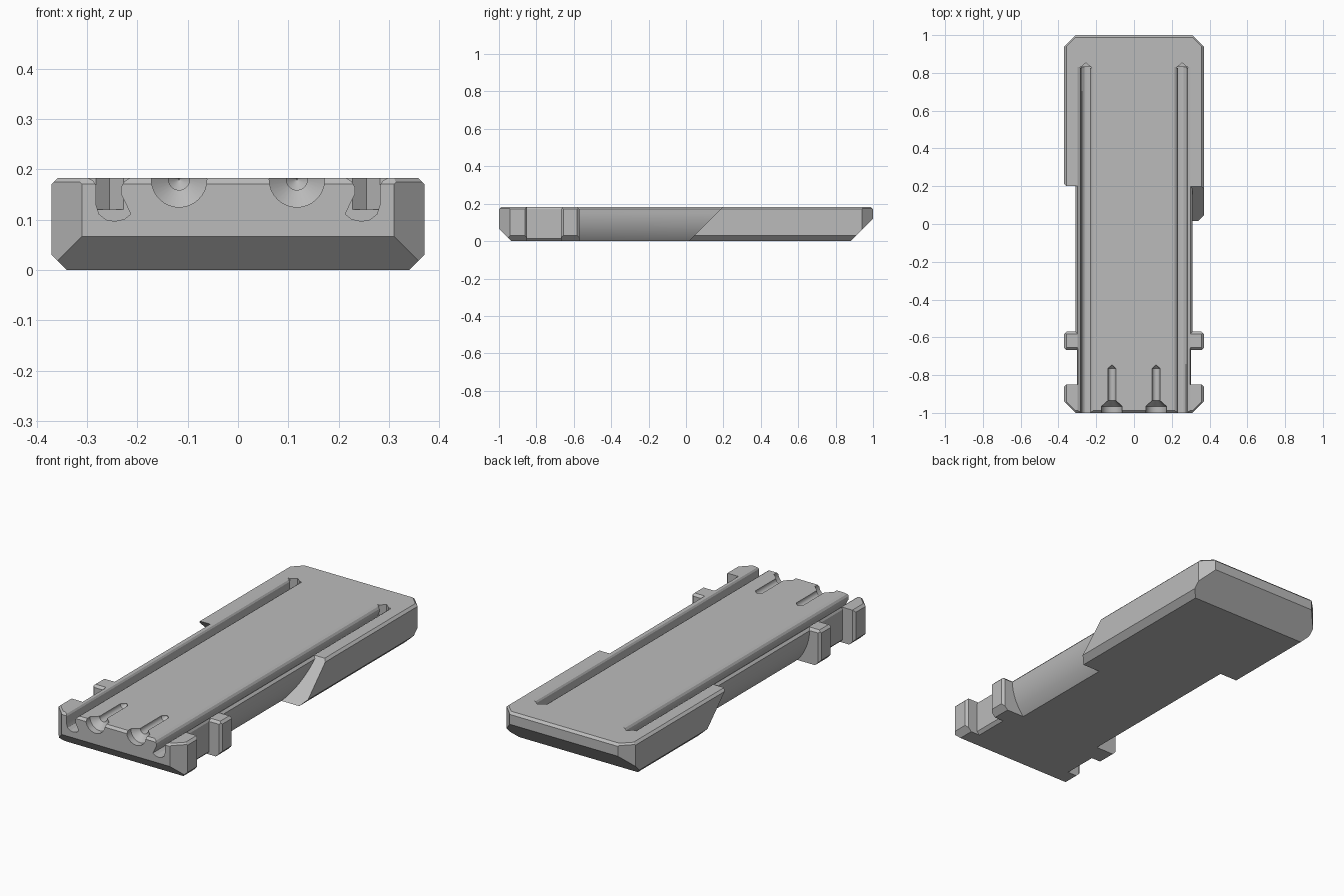
import bpy, bmesh, math
from mathutils import Vector

if "Cube" in bpy.data.objects:
    bpy.data.objects.remove(bpy.data.objects["Cube"], do_unlink=True)

grey = bpy.data.materials.new("plain_grey")
grey.use_nodes = True
TONE = (0.5, 0.5, 0.5, 1)
grey.diffuse_color = TONE
grey.node_tree.nodes["Principled BSDF"].inputs["Base Color"].default_value = TONE

H = 0.183    # height
W = 0.37     # half width
E = 0.012    # small edge chamfer


def finish(name, bm):
    bmesh.ops.recalc_face_normals(bm, faces=bm.faces)
    mesh = bpy.data.meshes.new(name)
    bm.to_mesh(mesh)
    bm.free()
    mesh.materials.append(grey)
    ob = bpy.data.objects.new(name, mesh)
    bpy.context.collection.objects.link(ob)
    return ob


def chamfered_box(name, lo, hi, planes):
    """Box trimmed by planes, each given as a point and an outward normal."""
    bm = bmesh.new()
    bmesh.ops.create_cube(bm, size=1)
    for v in bm.verts:
        v.co = Vector([(a + b) / 2 + c * (b - a) for a, b, c in zip(lo, hi, v.co)])
    for point, normal in planes:
        cut = bmesh.ops.bisect_plane(bm, geom=bm.verts[:] + bm.edges[:] + bm.faces[:],
                                     plane_co=point, plane_no=normal, clear_outer=True)
        edges = [g for g in cut["geom_cut"] if isinstance(g, bmesh.types.BMEdge)]
        if edges:
            bmesh.ops.contextual_create(bm, geom=edges)
    return finish(name, bm)


def prism(name, profile, side, start, end):
    """Extrude an x-z profile along y; start and end give y for each height."""
    bm = bmesh.new()
    rings = [[bm.verts.new((side * x, f(z), z)) for x, z in profile] for f in (start, end)]
    n = len(profile)
    for i in range(n):
        j = (i + 1) % n
        bm.faces.new((rings[0][i], rings[0][j], rings[1][j], rings[1][i]))
    for ring in rings:
        bm.faces.new(ring)
    return finish(name, bm)


def lathe_y(name, x, z, profile, steps=32):
    """Spin (radius, y) points about an axis parallel to y."""
    bm = bmesh.new()
    rings = [[bm.verts.new((x + r * math.cos(math.tau * k / steps), y,
                            z + r * math.sin(math.tau * k / steps)))
              for k in range(steps)] for r, y in profile]
    for a, b in zip(rings, rings[1:]):
        for k in range(steps):
            m = (k + 1) % steps
            bm.faces.new((a[k], a[m], b[m], b[k]))
    bm.faces.new(rings[0])
    bm.faces.new(rings[-1])
    return finish(name, bm)


def combine(target, tool, operation):
    mod = target.modifiers.new(operation, "BOOLEAN")
    mod.operation, mod.object, mod.solver = operation, tool, "EXACT"
    bpy.context.view_layer.objects.active = target
    bpy.ops.object.modifier_apply(modifier=mod.name)
    bpy.data.objects.remove(tool, do_unlink=True)


# Main block with chamfered ends, corners, underside and top rim
planes = [((0, -1, 0.067), (0, -1, -1)), ((0, 1, 0.12), (0, 1, -1)),
          ((0, -1, H - E), (0, -1, 1)), ((0, 1, H - E), (0, 1, 1))]
for s in (-1, 1):
    planes += [((s * W, 0, 0.03), (s, 0, -1)), ((s * W, 0, H - E), (s, 0, 1)),
               ((s * 0.31, -1, 0), (s, -1, 0)), ((s * 0.31, 1, 0), (s, 1, 0)),
               ((s * (0.34 - E / 2), 0.97 - E / 2, H), (s, 1, 1.4)),
               ((s * (0.34 - E / 2), -0.97 + E / 2, H), (s, -1, 1.4))]
body = chamfered_box("rail_body", (-W, -1, 0), (W, 1, H), planes)

# Rounded neck side: bulging at the top, tucked in at the bottom
R = 0.27
neck = [(0.6, H + 0.01), (0.29, H + 0.01), (0.31, H - E)]
for k in range(1, 13):
    a = math.radians(4 + 40 * k / 12)
    neck.append((0.31 - R + R * math.cos(a), H - R * math.sin(a)))
neck.append((0.6, neck[-1][1]))
gap = [(0.6, H + 0.01), (0.29, H + 0.01), (0.302, H - E), (0.302, 0.015),
       (0.277, -0.01), (0.6, -0.01)]

# Undercut groove running along the top
groove = [(0.30, H + 0.01), (0.298, H), (0.287, H - 0.006), (0.282, 0.168),
          (0.282, 0.13), (0.276, 0.111), (0.262, 0.1), (0.245, 0.097), (0.226, 0.101),
          (0.213, 0.111), (0.222, 0.13), (0.232, 0.15), (0.232, 0.165),
          (0.226, 0.176), (0.215, H), (0.213, H + 0.01)]

for s in (-1, 1):
    # One neck end ramps forward, the other is undercut
    ramp = (lambda z: z + 0.015) if s > 0 else (lambda z: 0.2 + H - z)
    combine(body, prism("neck_cutter", neck, s, lambda z: -0.667, ramp), "DIFFERENCE")
    combine(body, prism("gap_cutter", gap, s, lambda z: -0.85, lambda z: -0.66), "DIFFERENCE")

    # Guide tab standing out from the neck
    trims = [((s * W, 0, 0.03), (s, 0, -1)), ((s * W, 0, H - E), (s, 0, 1))]
    for y, d in ((-0.667, -1), (-0.57, 1)):
        trims += [((s * (W - E), y, 0), (s, d, 0)), ((0, y, H - E), (0, d, 1))]
    xs = sorted((s * 0.2, s * W))
    tab = chamfered_box("guide_tab", (xs[0], -0.667, 0), (xs[1], -0.57, H), trims)
    combine(body, tab, "UNION")

    # Chamfer on the rear outer edge of the front lug
    lug = chamfered_box("lug_cutter", (min(s * 0.33, s * 0.4), -0.9, -0.1),
                        (max(s * 0.33, s * 0.4), -0.8, 0.3),
                        [((s * (W - E), -0.85, 0), (-s, -1, 0))])
    combine(body, lug, "DIFFERENCE")

for s in (-1, 1):
    # Groove with a pointed far end
    combine(body, prism("groove_cutter", groove, s, lambda z: -1.1, lambda z: 0.83), "DIFFERENCE")
    tip = bmesh.new()
    pts = [(0.288, 0.825), (0.222, 0.825), (0.255, 0.853)]
    low = [tip.verts.new((s * x, y, 0.12)) for x, y in pts]
    top = [tip.verts.new((s * x, y, H + 0.02)) for x, y in pts]
    tip.faces.new(low)
    tip.faces.new(top)
    for i in range(3):
        j = (i + 1) % 3
        tip.faces.new((low[i], low[j], top[j], top[i]))
    combine(body, finish("groove_tip_cutter", tip), "DIFFERENCE")

    # Countersunk half-round channel in the front edge
    hole = lathe_y("hole_cutter", s * 0.117, H - 0.003,
                   [(0.055, -1.1), (0.055, -0.965), (0.021, -0.935),
                    (0.021, -0.765), (0.001, -0.745)])
    combine(body, hole, "DIFFERENCE")

bpy.ops.object.select_all(action="DESELECT")
body.select_set(True)
bpy.context.view_layer.objects.active = body
bpy.ops.object.shade_smooth_by_angle(angle=math.radians(25))
